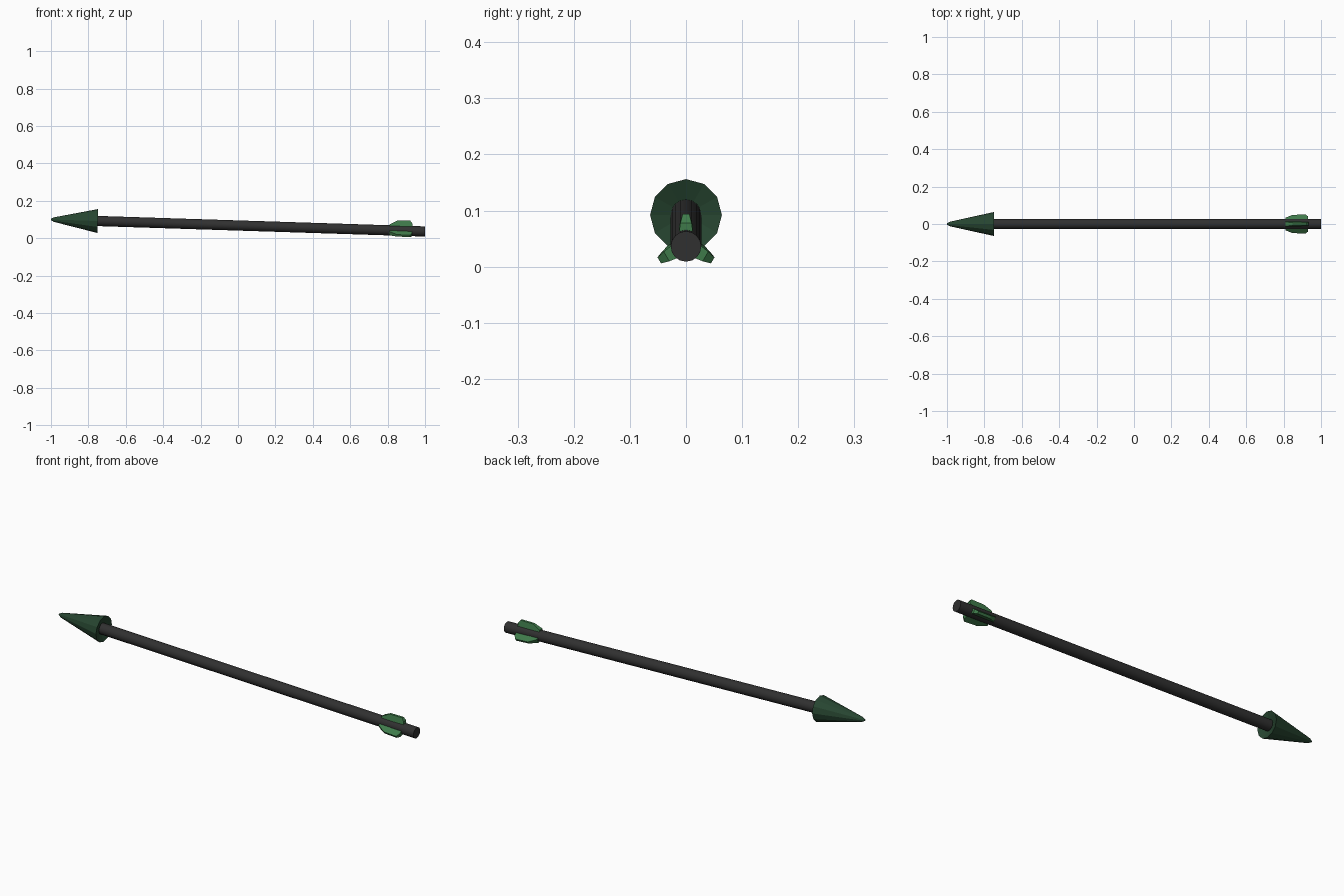
import bpy, bmesh
from math import sin, cos, pi, atan2
from mathutils import Matrix, Vector

if "Cube" in bpy.data.objects:
    bpy.data.objects.remove(bpy.data.objects["Cube"])

# Arrow axis: drops slightly from the head (-x) to the tail (+x)
TIP, TAIL = Vector((-1, 0, 0.1)), Vector((1, 0, 0.036))
TILT = Matrix.Translation((TIP + TAIL) / 2) @ Matrix.Rotation(atan2(0.064, 2), 4, 'Y')


def material(name, rgb):
    m = bpy.data.materials.new(name)
    m.diffuse_color = (*rgb, 1)
    m.use_nodes = True
    m.node_tree.nodes["Principled BSDF"].inputs["Base Color"].default_value = m.diffuse_color
    return m


def finish(name, bm, mat, smooth=None):
    bmesh.ops.recalc_face_normals(bm, faces=bm.faces)
    bm.transform(TILT)
    me = bpy.data.meshes.new(name)
    bm.to_mesh(me)
    bm.free()
    ob = bpy.data.objects.new(name, me)
    bpy.context.collection.objects.link(ob)
    me.materials.append(mat)
    if smooth:
        bpy.ops.object.select_all(action='DESELECT')
        ob.select_set(True)
        bpy.context.view_layer.objects.active = ob
        bpy.ops.object.shade_smooth_by_angle(angle=smooth)
    return ob


def lathe(name, profile, sides, mat, smooth=None):
    """Spin (x, radius) points about the arrow axis and cap both ends."""
    bm = bmesh.new()
    rings = [[bm.verts.new((x, r * sin(2 * pi * i / sides), r * cos(2 * pi * i / sides)))
              for i in range(sides)] for x, r in profile]
    for a, b in zip(rings, rings[1:]):
        for i in range(sides):
            j = (i + 1) % sides
            bm.faces.new((a[i], a[j], b[j], b[i]))
    bm.faces.new(rings[0])
    bm.faces.new(rings[-1])
    return finish(name, bm, mat, smooth)


def fin(name, angle, mat):
    """Chunky tapered vane: (x, radius, half thickness) outline, mirrored in y."""
    outline = [(0.81, 0.01, 0.014), (0.81, 0.032, 0.012), (0.85, 0.053, 0.006),
               (0.92, 0.055, 0.006), (0.932, 0.04, 0.010), (0.932, 0.01, 0.014)]
    bm = bmesh.new()
    left, right = ([bm.verts.new((x, s * t, r)) for x, r, t in outline] for s in (-1, 1))
    bm.faces.new(left)
    bm.faces.new(right)
    for i in range(len(outline)):
        j = (i + 1) % len(outline)
        bm.faces.new((left[i], left[j], right[j], right[i]))
    bm.transform(Matrix.Rotation(angle, 4, 'X'))
    return finish(name, bm, mat)


dark = material("dark_shaft", (0.03, 0.03, 0.03))
deep_green = material("deep_green", (0.02, 0.06, 0.03))
green = material("green", (0.05, 0.2, 0.07))

# Shaft
lathe("shaft", [(-0.76, 0.0272), (1.0, 0.0272)], 16, dark, 0.6)

# Head: cone with blunt tip and slightly recessed back
lathe("arrow_head", [(-1.0, 0.004), (-0.985, 0.012), (-0.75, 0.064), (-0.765, 0.025)],
      12, deep_green)

# Three vanes near the tail
for k in range(3):
    fin(f"vane_{k + 1}", k * 2 * pi / 3, green)
